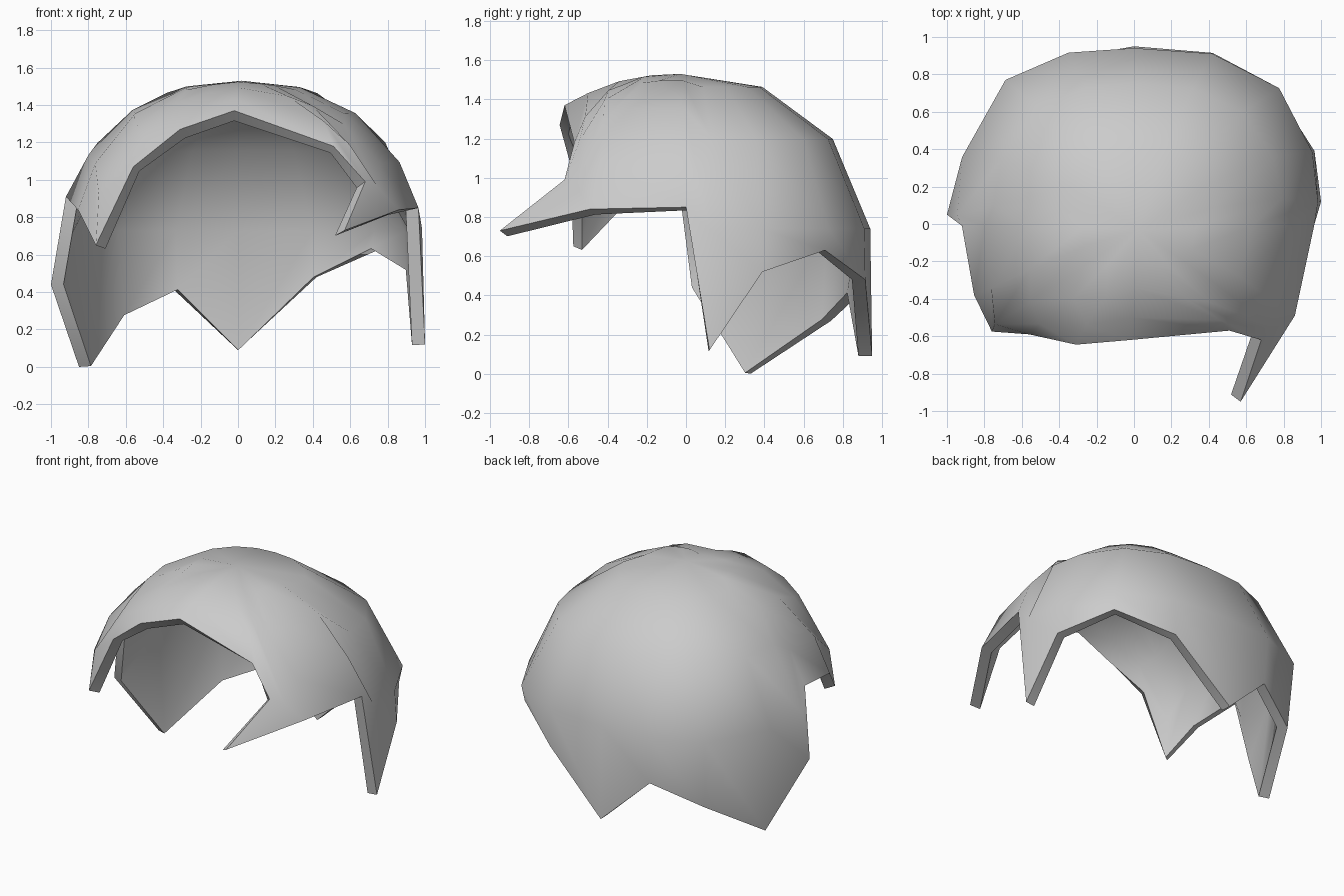
import bpy, bmesh, math

if "Cube" in bpy.data.objects:
    bpy.data.objects.remove(bpy.data.objects["Cube"])

# Jagged lower rim, counter-clockwise from the front centre
RIM = [(-.02, -.62, 1.37), (.51, -.57, 1.18), (.68, -.62, .99), (.57, -.95, .73),
       (.86, -.49, .84), (.965, 0, .85), (1, .12, .12), (.965, .39, .52),
       (.76, .71, .63), (.42, .915, .48), (0, .95, .09), (-.34, .89, .41),
       (-.66, .74, .27), (-.85, .33, 0), (-1, .05, .44), (-.92, -.01, .91),
       (-.855, -.38, .84), (-.76, -.575, .65), (-.56, -.59, 1.07), (-.31, -.645, 1.27)]
# Columns ending in a front spike: dome angle and height where the spike begins
SPIKES = {3: (-36, .95), 17: (-146, .92)}
N, STEPS = len(RIM), 3


def dome(angle, phi):
    """Point on the dome: squared at the back, round at the front."""
    c, s = math.cos(angle), math.sin(angle)
    p = 2 + (.8 * math.cos(phi) if s > 0 else 0)
    r = ((abs(c) / .975) ** p + (abs(s) / .97) ** p) ** (-1 / p)
    r *= max(math.cos(phi), 0) ** .87
    return (.02 + r * c, -.02 + r * s, .6 + .93 * math.sin(phi))


bm = bmesh.new()
crown = bm.verts.new((.02, -.03, 1.53))
columns = []
for i, (x, y, z) in enumerate(RIM):
    even = math.radians(-90 + 360 * i / N)
    end = math.atan2(y + .02, x - .02)
    stop = max(z, .74)
    if i in SPIKES:
        end, stop = math.radians(SPIKES[i][0]), SPIKES[i][1]
    end = even + (end - even + math.pi) % math.tau - math.pi
    # Low strands leave the dome near its widest level
    phi_end = math.asin((stop - .6) / .93)
    reach = STEPS if (z < .7 or i in SPIKES) else STEPS + .7
    col = []
    for k in range(1, STEPS + 1):
        f = k / STEPS
        phi = math.pi / 2 + (phi_end - math.pi / 2) * (k / reach) ** 1.2
        col.append(bm.verts.new(dome(even + (end - even) * f, phi)))
    col.append(bm.verts.new((x, y, z)))
    columns.append(col)

# Skin from crown to rim
for a, b in zip(columns, columns[1:] + columns[:1]):
    bm.faces.new((crown, a[0], b[0]))
    for k in range(STEPS):
        bm.faces.new((a[k], a[k + 1], b[k + 1], b[k]))
bm.normal_update()

mesh = bpy.data.meshes.new("hair_cap")
bm.to_mesh(mesh)
bm.free()
cap = bpy.data.objects.new("hair_cap", mesh)
bpy.context.collection.objects.link(cap)

# Wall thickness
wall = cap.modifiers.new("wall", 'SOLIDIFY')
wall.thickness = .07
wall.offset = -1

bpy.context.view_layer.objects.active = cap
cap.select_set(True)
bpy.ops.object.modifier_apply(modifier="wall")
bpy.ops.object.shade_smooth_by_angle(angle=math.radians(55))
